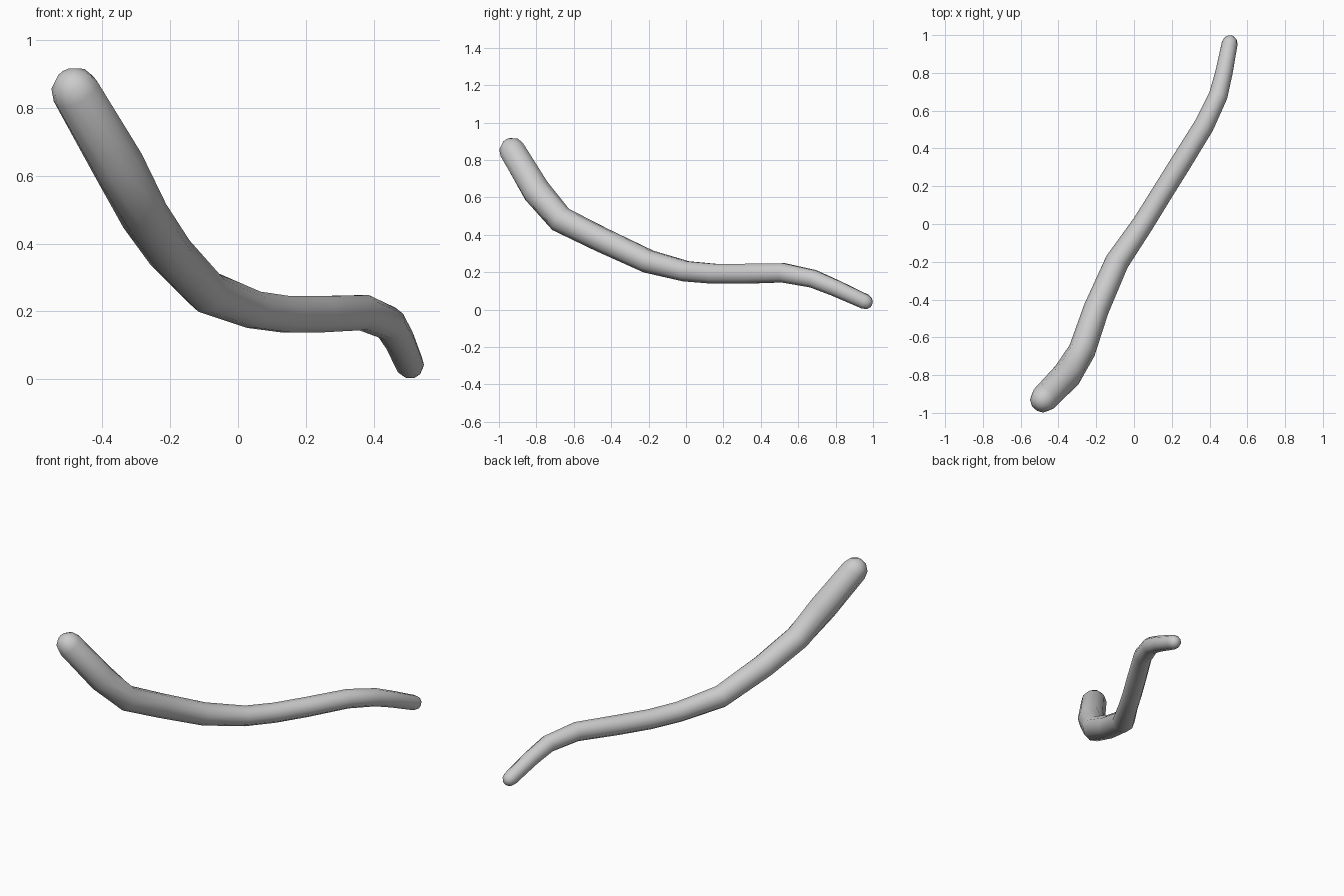
import bpy, bmesh, math
from mathutils import Vector

if "Cube" in bpy.data.objects:
    bpy.data.objects.remove(bpy.data.objects["Cube"])

SIDES = 10

# centre line of the bent rod: x, y, z, radius
path = [
    (-0.478, -0.926, 0.847, 0.073),
    (-0.355, -0.800, 0.635, 0.078),
    (-0.275, -0.670, 0.482, 0.072),
    (-0.200, -0.450, 0.373, 0.068),
    (-0.090, -0.200, 0.257, 0.064),
    (0.047, 0.000, 0.205, 0.057),
    (0.140, 0.150, 0.192, 0.056),
    (0.240, 0.310, 0.192, 0.056),
    (0.370, 0.520, 0.197, 0.054),
    (0.446, 0.680, 0.165, 0.050),
    (0.476, 0.800, 0.115, 0.046),
    (0.507, 0.957, 0.043, 0.042),
]
pts = [Vector(p[:3]) for p in path]
radii = [p[3] for p in path]
last = len(pts) - 1

# rings as centre, direction, radius
rings = []
for i, (p, r) in enumerate(zip(pts, radii)):
    d = (pts[min(i + 1, last)] - pts[max(i - 1, 0)]).normalized()
    rings.append((p, d, r))


def cap(p, d, r, sign):
    """Rounded end rings, from the rim outwards."""
    out = []
    for deg in (35, 65):
        a = math.radians(deg)
        out.append((p + d * sign * r * math.sin(a), d, r * math.cos(a)))
    return out


start_cap = cap(*rings[0], -1)[::-1]
end_cap = cap(*rings[-1], 1)
tip_a = rings[0][0] - rings[0][1] * radii[0]
tip_b = rings[-1][0] + rings[-1][1] * radii[-1]
rings = start_cap + rings + end_cap

# skin the rings
bm = bmesh.new()
loops = []
for p, d, r in rings:
    side = d.cross(Vector((0, 0, 1))).normalized()
    up = side.cross(d)
    loops.append([bm.verts.new(p + (side * math.cos(t) + up * math.sin(t)) * r)
                  for t in (2 * math.pi * k / SIDES for k in range(SIDES))])
for a, b in zip(loops, loops[1:]):
    for k in range(SIDES):
        n = (k + 1) % SIDES
        bm.faces.new((a[k], a[n], b[n], b[k]))
for tip, loop in ((tip_a, loops[0]), (tip_b, loops[-1])):
    v = bm.verts.new(tip)
    for k in range(SIDES):
        bm.faces.new((v, loop[k], loop[(k + 1) % SIDES]))
bmesh.ops.recalc_face_normals(bm, faces=bm.faces)
for f in bm.faces:
    f.smooth = True

mesh = bpy.data.meshes.new("bent_rod")
bm.to_mesh(mesh)
bm.free()
bpy.context.collection.objects.link(bpy.data.objects.new("bent_rod", mesh))
